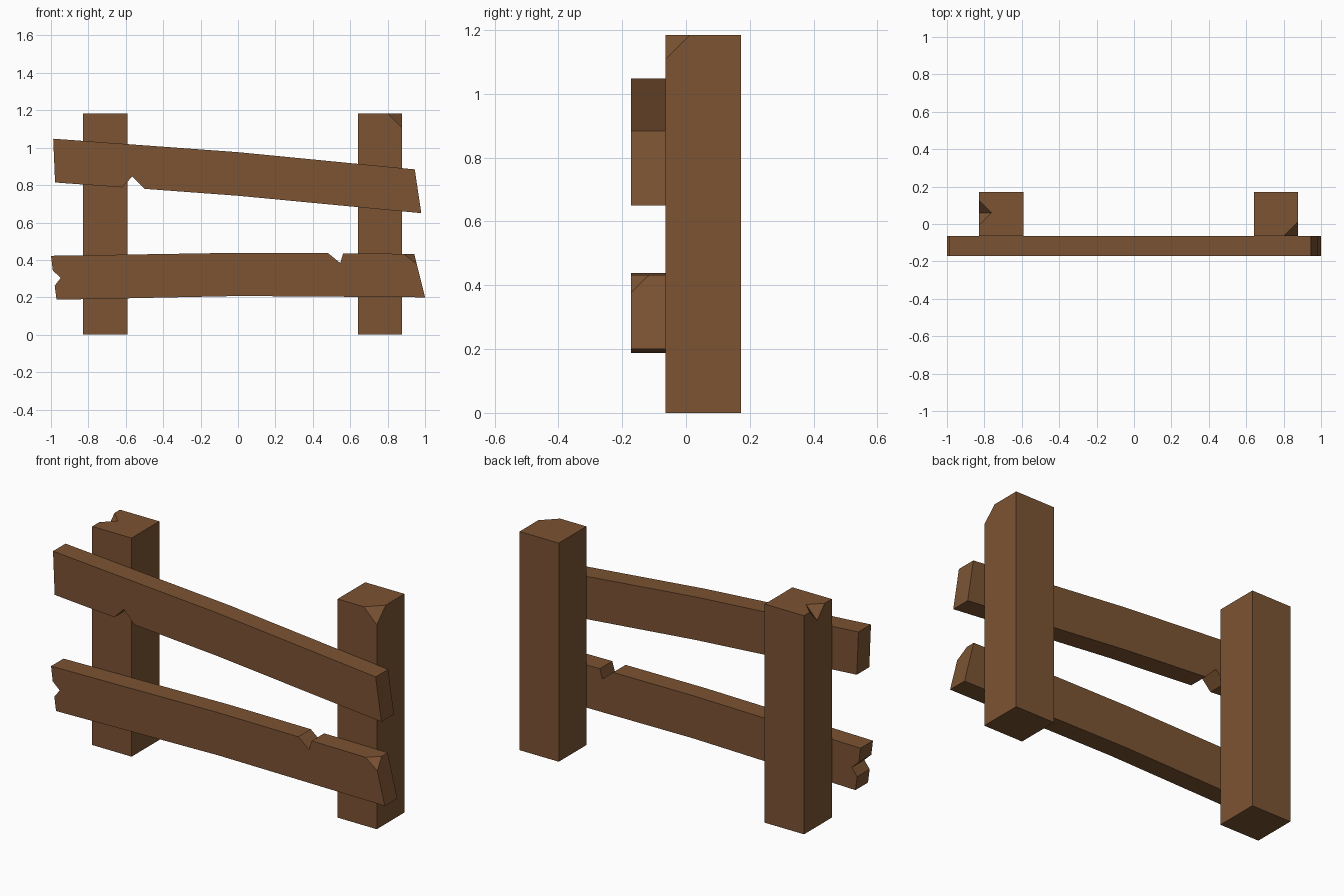
import bpy, bmesh
from mathutils import Vector

if "Cube" in bpy.data.objects:
    bpy.data.objects.remove(bpy.data.objects["Cube"])

wood = bpy.data.materials.new("weathered brown wood")
wood.diffuse_color = (0.2, 0.087, 0.033, 1)
wood.use_nodes = True
wood.node_tree.nodes["Principled BSDF"].inputs["Base Color"].default_value = wood.diffuse_color

FRONT, RAIL_BACK, BACK = -0.172, -0.065, 0.172


def make_object(name, bm):
    bmesh.ops.recalc_face_normals(bm, faces=bm.faces)
    mesh = bpy.data.meshes.new(name)
    bm.to_mesh(mesh)
    bm.free()
    mesh.materials.append(wood)
    ob = bpy.data.objects.new(name, mesh)
    bpy.context.collection.objects.link(ob)
    return ob


def board(name, outline, y0, y1, chip=None, chip_size=0.0):
    """Extrude an x/z outline from y0 to y1; optionally chip the front corner nearest 'chip'."""
    bm = bmesh.new()
    face = bm.faces.new([bm.verts.new((x, y0, z)) for x, z in outline])
    ext = bmesh.ops.extrude_face_region(bm, geom=[face], use_keep_orig=True)
    moved = [v for v in ext["geom"] if isinstance(v, bmesh.types.BMVert)]
    bmesh.ops.translate(bm, verts=moved, vec=(0, y1 - y0, 0))
    if chip:
        target = Vector((chip[0], y0, chip[1]))
        corner = min(bm.verts, key=lambda v: (v.co - target).length)
        bmesh.ops.bevel(bm, geom=[corner], offset=chip_size, offset_type='OFFSET',
                        segments=1, profile=0.5, affect='VERTICES')
    return make_object(name, bm)


def post(name, x0, x1, **kw):
    return board(name, [(x0, 0), (x1, 0), (x1, 1.184), (x0, 1.184)], RAIL_BACK, BACK, **kw)


# Posts
left_post = post("left_post", -0.828, -0.592)
post("right_post", 0.642, 0.877, chip=(0.877, 1.184), chip_size=0.077)

# Splintered nick in the outer top edge of the left post
tip = Vector((-0.828, 0.06, 1.115))
rim = [Vector(p) for p in ((-0.828, 0.125, 1.184), (-0.762, 0.06, 1.184), (-0.828, -0.005, 1.184))]
high = [tip + (p - tip) * 1.3 for p in rim]
out = Vector((-0.05, 0, 0))
bm = bmesh.new()
for p in high + [tip, high[0] + out, high[2] + out, tip + out]:
    bm.verts.new(p)
bmesh.ops.convex_hull(bm, input=bm.verts)
nick = make_object("nick_cutter", bm)
nick.hide_render = True
nick.hide_set(True)
cut = left_post.modifiers.new("nick", 'BOOLEAN')
cut.operation = 'DIFFERENCE'
cut.solver = 'EXACT'
cut.object = nick

# Sagging upper rail with a notch underneath
board("upper_rail",
      [(-0.988, 1.048), (-0.978, 0.814), (-0.62, 0.788), (-0.565, 0.846), (-0.5, 0.78),
       (0, 0.743), (0.98, 0.65), (0.945, 0.884), (0, 0.976)],
      FRONT, RAIL_BACK)

# Lower rail with split left end, top notch and chipped corner
board("lower_rail",
      [(-1.0, 0.422), (-0.99, 0.343), (-0.948, 0.304), (-0.98, 0.262), (-0.97, 0.187),
       (0, 0.207), (1.0, 0.2), (0.942, 0.432), (0.562, 0.435), (0.547, 0.383),
       (0.482, 0.436), (0, 0.438)],
      FRONT, RAIL_BACK, chip=(0.942, 0.432), chip_size=0.056)
